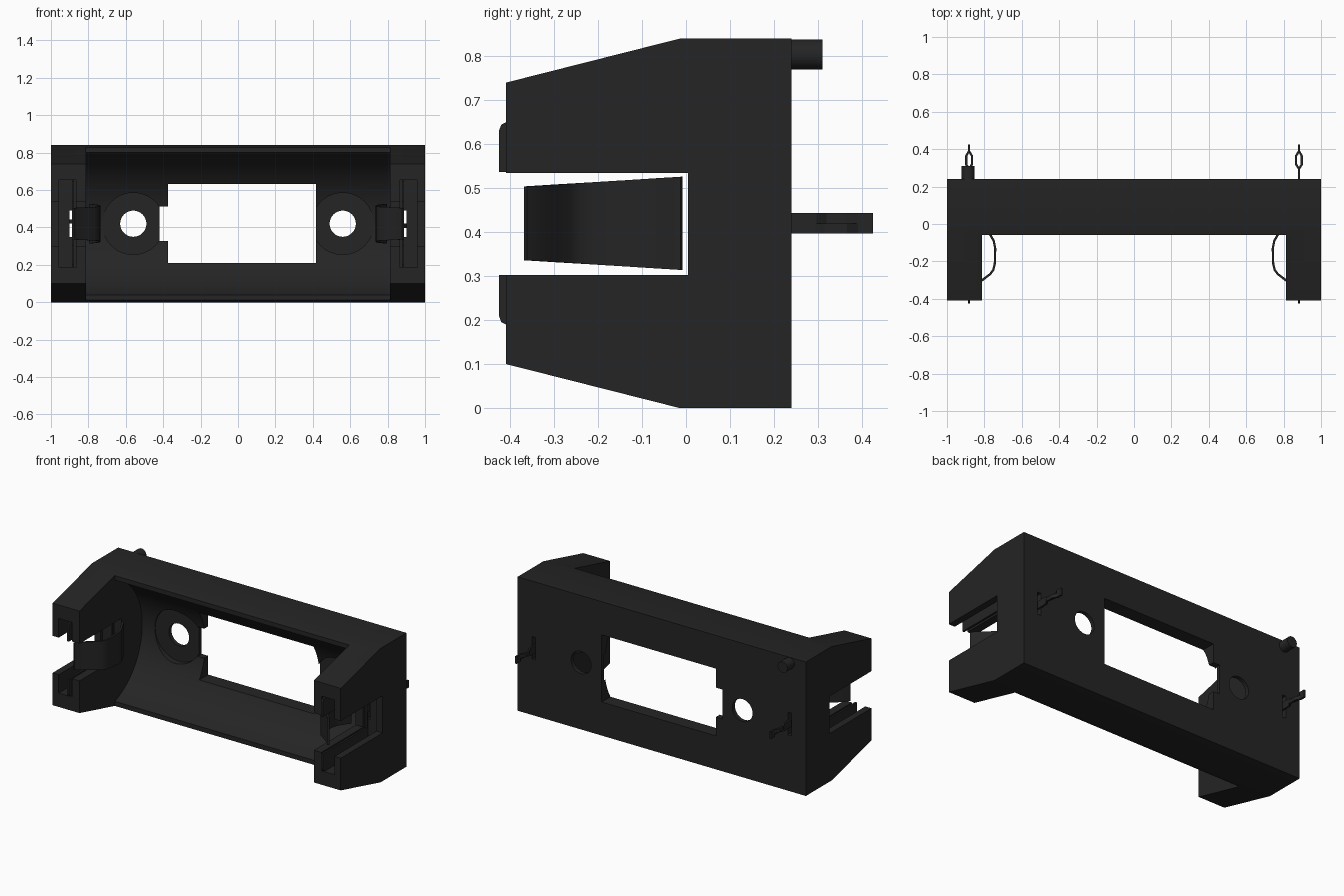
import bpy, bmesh, math
from mathutils import Matrix, Vector

cube = bpy.data.objects.get("Cube")
if cube:
    bpy.data.objects.remove(cube, do_unlink=True)

black = bpy.data.materials.new("matte black")
black.use_nodes = True
COLOUR = (0.018, 0.018, 0.018, 1)
black.diffuse_color = COLOUR
bsdf = black.node_tree.nodes["Principled BSDF"]
bsdf.inputs["Base Color"].default_value = COLOUR
bsdf.inputs["Roughness"].default_value = 0.7

MID_Z = 0.42      # height of the bore axis
INNER_X = 0.813   # inner face of the end walls
PLATE_X = 0.882   # plane of the contact plates


def finish(name, bm):
    bmesh.ops.recalc_face_normals(bm, faces=bm.faces)
    me = bpy.data.meshes.new(name)
    bm.to_mesh(me)
    bm.free()
    me.materials.append(black)
    ob = bpy.data.objects.new(name, me)
    bpy.context.collection.objects.link(ob)
    return ob


def activate(ob):
    bpy.ops.object.select_all(action='DESELECT')
    ob.select_set(True)
    bpy.context.view_layer.objects.active = ob


def prism(name, yz, x0, x1):
    """Extrude a y-z outline from x0 to x1."""
    bm = bmesh.new()
    face = bm.faces.new([bm.verts.new((x0, y, z)) for y, z in yz])
    ext = bmesh.ops.extrude_face_region(bm, geom=[face])["geom"]
    verts = [g for g in ext if isinstance(g, bmesh.types.BMVert)]
    bmesh.ops.translate(bm, verts=verts, vec=(x1 - x0, 0, 0))
    return finish(name, bm)


def box(name, x0, x1, y0, y1, z0, z1):
    return prism(name, [(y0, z0), (y1, z0), (y1, z1), (y0, z1)], x0, x1)


def cylinder(name, axis, centre, radius, length, segments=48):
    bm = bmesh.new()
    rot = Vector((0, 0, 1)).rotation_difference(Vector(axis)).to_matrix().to_4x4()
    bmesh.ops.create_cone(bm, cap_ends=True, segments=segments, radius1=radius,
                          radius2=radius, depth=length,
                          matrix=Matrix.Translation(centre) @ rot)
    return finish(name, bm)


def cut(target, cutter):
    cutter.hide_render = True
    mod = target.modifiers.new("cut", 'BOOLEAN')
    mod.operation = 'DIFFERENCE'
    mod.solver = 'EXACT'
    mod.object = cutter
    activate(target)
    bpy.ops.object.modifier_apply(modifier=mod.name)
    bpy.data.objects.remove(cutter, do_unlink=True)


def ribbon(name, points, thickness):
    """Bent sheet metal: points are (x, y, z_low, z_high)."""
    bm = bmesh.new()
    rows = [(bm.verts.new((x, y, a)), bm.verts.new((x, y, b))) for x, y, a, b in points]
    for p, q in zip(rows, rows[1:]):
        bm.faces.new((p[0], q[0], q[1], p[1]))
    ob = finish(name, bm)
    mod = ob.modifiers.new("thickness", 'SOLIDIFY')
    mod.thickness = thickness
    mod.offset = 0
    activate(ob)
    bpy.ops.object.modifier_apply(modifier=mod.name)
    return ob


def smooth(ob, angle=30):
    activate(ob)
    bpy.ops.object.shade_smooth_by_angle(angle=math.radians(angle))


# Holder body: tapered side profile, opened at the front between the end walls
body = prism("holder_body", [(-0.41, 0.10), (-0.015, 0), (0.24, 0), (0.24, 0.84),
                             (-0.015, 0.84), (-0.41, 0.74)], -1, 1)
cut(body, box("front_cutter", -INNER_X, INNER_X, -0.6, -0.06, -0.1, 1))
# Round cell bore
cut(body, cylinder("bore_cutter", (1, 0, 0), (0, -0.19, MID_Z), 0.402, 2 * INNER_X, 128))
# Screw holes with flat seats
for x in (-0.56, 0.56):
    cut(body, cylinder("seat_cutter", (0, 1, 0), (x, 0.065, MID_Z), 0.165, 0.3, 64))
    cut(body, cylinder("hole_cutter", (0, 1, 0), (x, 0.2, MID_Z), 0.07, 0.4))
# Floor window and its key notch
cut(body, box("window_cutter", -0.375, 0.417, 0.0, 0.4, 0.21, 0.632))
cut(body, box("notch_cutter", -0.42, -0.36, 0.0, 0.4, 0.328, 0.513))

for s in (-1, 1):
    # Open side slot, plate pocket and pin slit in each end wall
    x0, x1 = sorted((s * 0.75, s * 1.1))
    cut(body, box("side_slot_cutter", x0, x1, -0.6, 0.005, 0.302, 0.535))
    x0, x1 = sorted((s * 0.865, s * 0.957))
    cut(body, box("pocket_cutter", x0, x1, -0.6, 0.025, 0.187, 0.655))
    x0, x1 = sorted((s * 0.875, s * 0.9))
    cut(body, box("slit_cutter", x0, x1, -0.05, 0.4, 0.35, 0.492))
smooth(body)

# Locating peg on the back
smooth(cylinder("locating_peg", (0, 1, 0), (-0.887, 0.265, 0.804), 0.034, 0.09))

for s, side in ((-1, "right"), (1, "left")):
    # Contact plate: fork shape with rounded front corners
    upper = [(0.02, 0.65), (-0.41, 0.65), (-0.42, 0.645), (-0.425, 0.632),
             (-0.425, 0.537), (0.008, 0.537)]
    lower = [(y, 2 * MID_Z - z) for y, z in reversed(upper)]
    prism(side + "_contact_plate", upper + lower, s * (PLATE_X - 0.006), s * (PLATE_X + 0.006))

    # Contact spring: bowed strip that widens toward the back
    path = [(0.882, -0.365), (0.865, -0.342), (0.815, -0.303), (0.768, -0.267),
            (0.752, -0.245), (0.744, -0.21), (0.742, -0.13), (0.75, -0.09),
            (0.77, -0.055), (0.79, -0.01)]
    pts = []
    for x, y in path:
        half = 0.084 + 0.022 * (y + 0.365) / 0.355
        pts.append((s * x, y, MID_Z - half, MID_Z + half))
    smooth(ribbon(side + "_contact_spring", pts, 0.012), 40)

    # Solder pin: two halves bowed apart to form an eye
    for sign, part, z0, z1 in ((1, "lower", 0.397, 0.42), (-1, "upper", 0.42, 0.443)):
        bow = [(0, 0.01), (0, 0.295), (0.015, 0.318), (0.015, 0.365),
               (0, 0.39), (0, 0.425)]
        ribbon(f"{side}_pin_{part}",
               [(s * PLATE_X + sign * dx, y, z0, z1) for dx, y in bow], 0.012)
